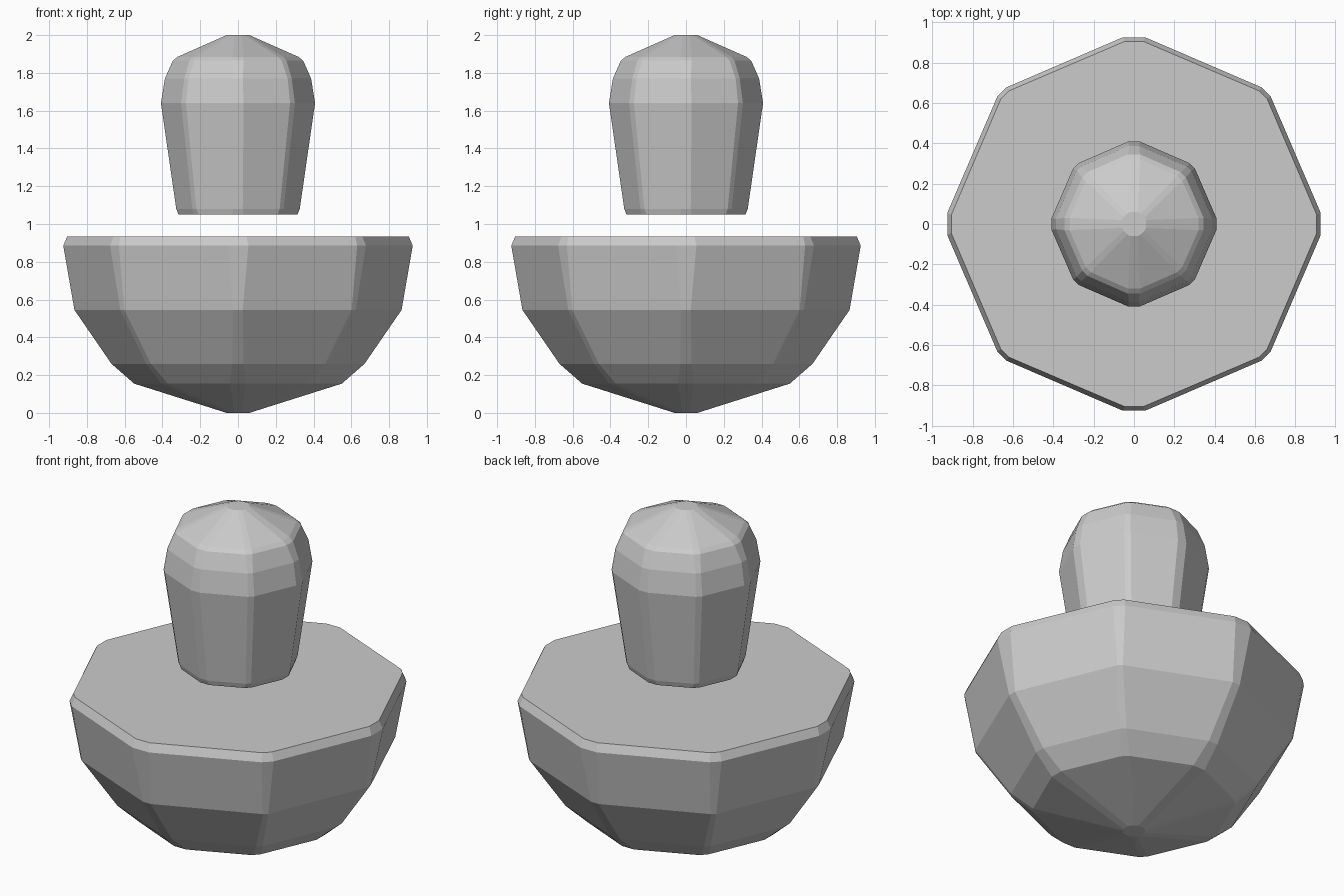
import bpy, bmesh, math

if "Cube" in bpy.data.objects:
    bpy.data.objects.remove(bpy.data.objects["Cube"])


def loft(name, profile, sides=8):
    """Faceted solid from (radius, z, corner half-width) rings with blunted corners."""
    bm = bmesh.new()
    rings = []
    for r, z, w in profile:
        ring = []
        for i in range(sides):
            a = math.tau * i / sides
            c, s = math.cos(a), math.sin(a)
            k = w if i % 2 == 0 else w * 0.6
            for t in (-k, k):
                ring.append(bm.verts.new((r * c - t * s, r * s + t * c, z)))
        rings.append(ring)
    n = sides * 2
    for lo, hi in zip(rings, rings[1:]):
        for i in range(n):
            j = (i + 1) % n
            bm.faces.new((lo[i], lo[j], hi[j], hi[i]))
    bm.faces.new(rings[0][::-1])
    bm.faces.new(rings[-1])
    bmesh.ops.recalc_face_normals(bm, faces=bm.faces)
    mesh = bpy.data.meshes.new(name)
    bm.to_mesh(mesh)
    bm.free()
    obj = bpy.data.objects.new(name, mesh)
    bpy.context.collection.objects.link(obj)
    return obj


# Wide rounded bowl with a closed flat top
loft("bowl_base", [
    (0.06, 0.0, 0.02), (0.55, 0.155, 0.04), (0.67, 0.26, 0.03),
    (0.866, 0.545, 0.025), (0.925, 0.885, 0.055), (0.905, 0.933, 0.045),
])

# Separate knob floating above the bowl, flaring upward to a domed cap
loft("knob", [
    (0.315, 1.05, 0.03), (0.327, 1.08, 0.025), (0.408, 1.64, 0.03),
    (0.387, 1.77, 0.025), (0.345, 1.865, 0.03), (0.32, 1.885, 0.03),
    (0.06, 2.0, 0.02),
])
